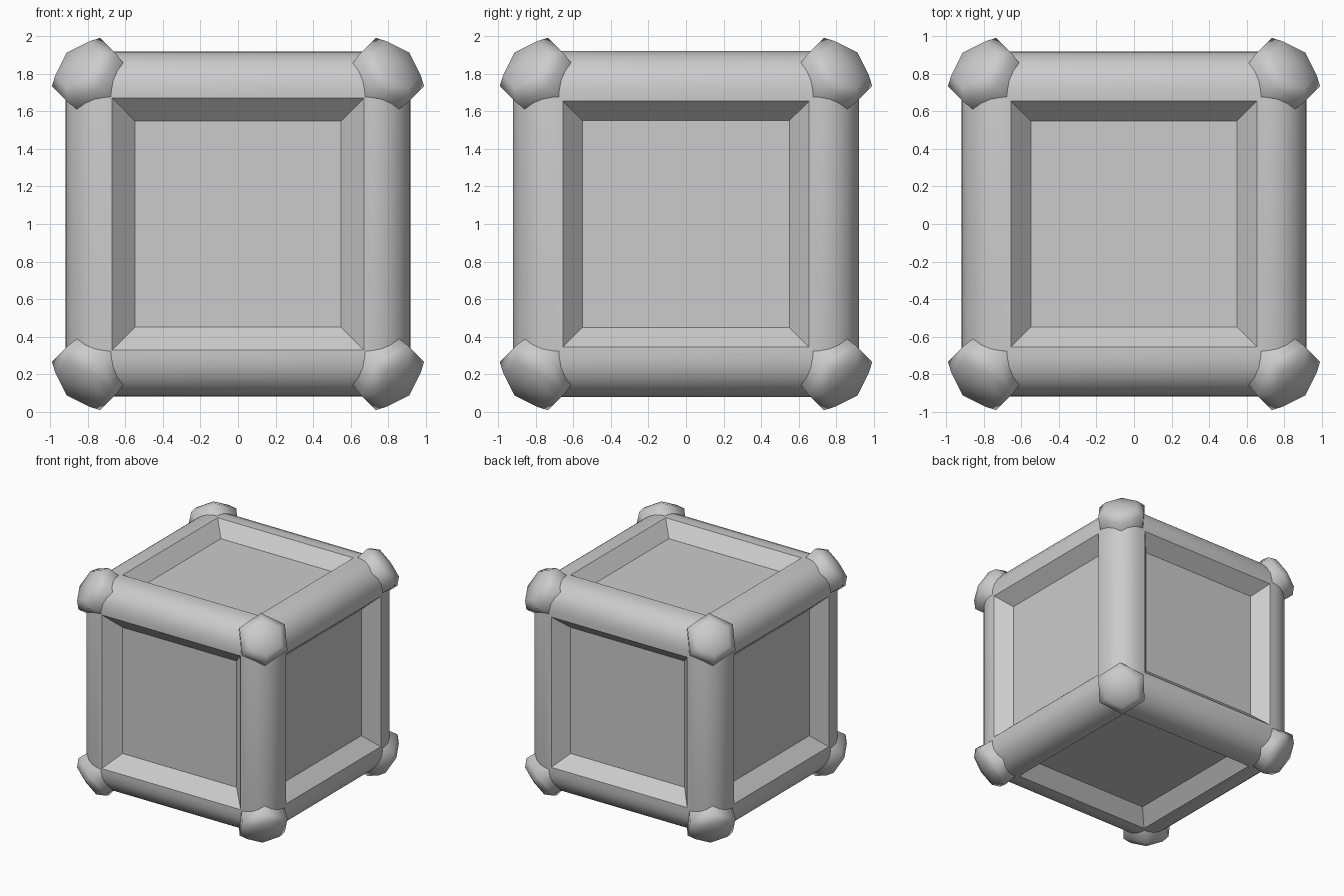
import bpy, bmesh, math
from mathutils import Vector

if "Cube" in bpy.data.objects:
    bpy.data.objects.remove(bpy.data.objects["Cube"])


def make_object(name, bm, angle):
    bmesh.ops.recalc_face_normals(bm, faces=bm.faces)
    mesh = bpy.data.meshes.new(name)
    bm.to_mesh(mesh)
    bm.free()
    ob = bpy.data.objects.new(name, mesh)
    bpy.context.collection.objects.link(ob)
    ob.location.z = 1.0
    bpy.ops.object.select_all(action='DESELECT')
    ob.select_set(True)
    bpy.context.view_layer.objects.active = ob
    bpy.ops.object.shade_smooth_by_angle(angle=math.radians(angle))
    return ob


# Crate body: rounded edge beams around six sunken panels
HALF, ROUND, PANEL, DEPTH = 0.92, 0.21, 0.55, 0.115
bm = bmesh.new()
bmesh.ops.create_cube(bm, size=2 * HALF)
bmesh.ops.bevel(bm, geom=bm.edges[:], offset=ROUND, offset_type='OFFSET',
                segments=6, profile=0.5, affect='EDGES')
sides = sorted(bm.faces, key=lambda f: f.calc_area())[-6:]
for face in sides:
    opening = 0.67 if face.normal.y < -0.9 else 0.655
    bmesh.ops.inset_individual(bm, faces=[face], use_even_offset=True,
                               thickness=HALF - ROUND - opening, depth=0)
    bmesh.ops.inset_individual(bm, faces=[face], use_even_offset=True,
                               thickness=opening - PANEL, depth=-DEPTH)
make_object("crate_body", bm, 30)

# Corner caps: domed six-sided studs, (distance along diagonal, radius)
RINGS = [(1.20, 0.195), (1.30, 0.197), (1.42, 0.21), (1.475, 0.15)]
APEX = 1.495


def corner_cap(name, sx, sy, sz):
    axis = Vector((sx, sy, sz)).normalized()
    up = Vector((0, 0, sz))
    u = (up - axis * up.dot(axis)).normalized()
    v = axis.cross(u)
    bm = bmesh.new()
    rings = []
    for dist, rad in RINGS:
        rings.append([bm.verts.new(axis * dist + rad * (
            u * math.cos(k * math.pi / 3) + v * math.sin(k * math.pi / 3)))
            for k in range(6)])
    tip = bm.verts.new(axis * APEX)
    bm.faces.new(rings[0])
    for k in range(6):
        n = (k + 1) % 6
        for lo, hi in zip(rings, rings[1:]):
            bm.faces.new((lo[k], lo[n], hi[n], hi[k]))
        bm.faces.new((rings[-1][k], rings[-1][n], tip))
    make_object(name, bm, 65)


for sx, side in ((-1, "left"), (1, "right")):
    for sy, end in ((-1, "front"), (1, "back")):
        for sz, level in ((-1, "bottom"), (1, "top")):
            corner_cap(f"corner_cap_{level}_{end}_{side}", sx, sy, sz)
